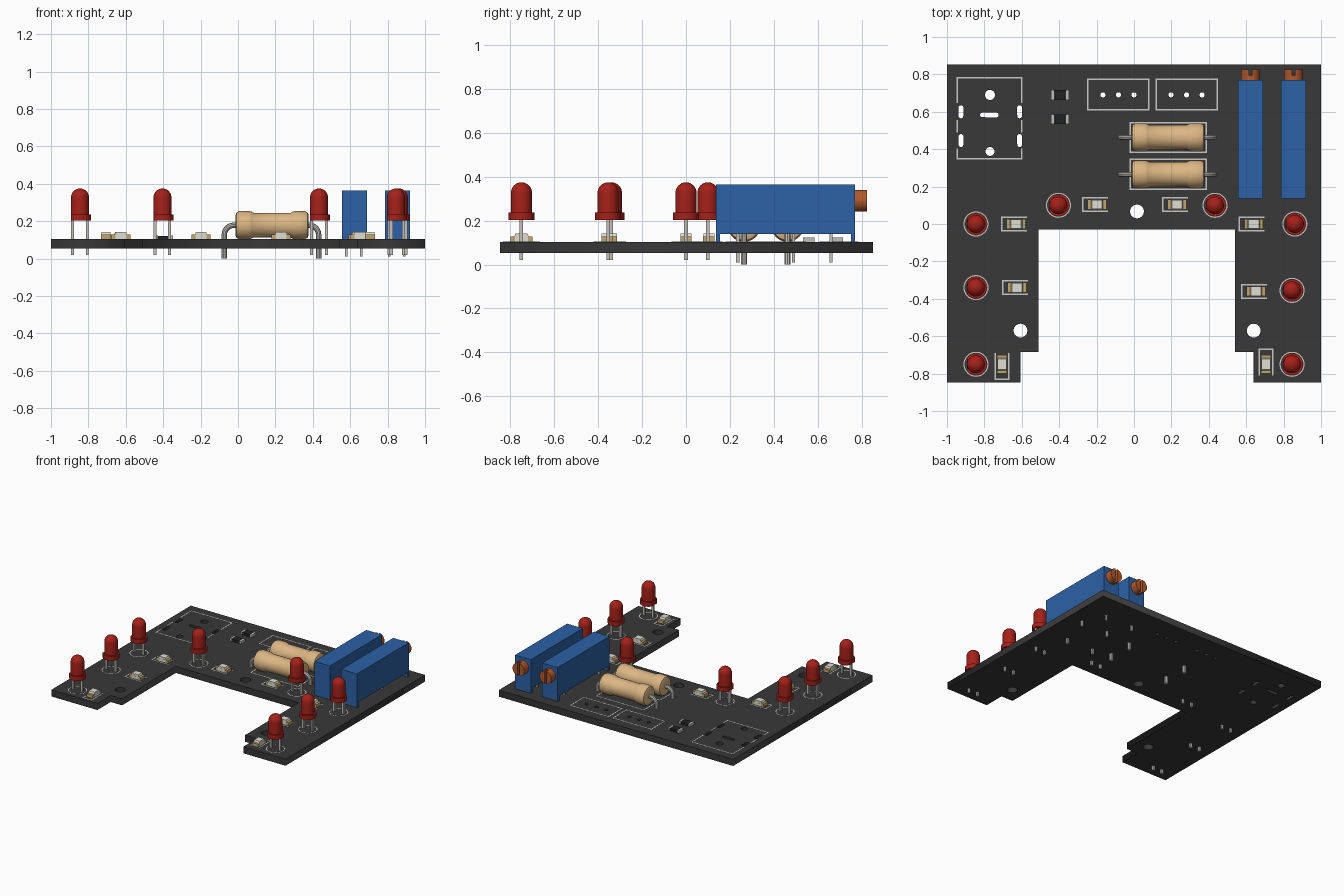
import bpy, bmesh, math
from mathutils import Vector

if "Cube" in bpy.data.objects:
    bpy.data.objects.remove(bpy.data.objects["Cube"])

BOT, TOP = 0.053, 0.104   # board faces


def material(name, r, g, b):
    m = bpy.data.materials.new(name)
    m.diffuse_color = (r, g, b, 1)
    m.use_nodes = True
    m.node_tree.nodes["Principled BSDF"].inputs["Base Color"].default_value = m.diffuse_color
    return m


BLACK = material("board_black", 0.04, 0.04, 0.04)
CHIP = material("chip_black", 0.015, 0.017, 0.017)
RED = material("red_plastic", 0.38, 0.015, 0.01)
BLUE = material("blue_plastic", 0.025, 0.12, 0.38)
TAN = material("tan_ceramic", 0.72, 0.47, 0.23)
METAL = material("lead_metal", 0.55, 0.53, 0.49)
COPPER = material("screw_copper", 0.45, 0.1, 0.025)
GOLD = material("pad_gold", 0.55, 0.38, 0.15)
CREAM = material("cream", 0.75, 0.73, 0.65)
WHITE = material("ink_white", 0.7, 0.7, 0.7)


def add(name, me, mat=None, loc=(0, 0, 0), rot=(0, 0, 0)):
    if mat and not me.materials:
        me.materials.append(mat)
    ob = bpy.data.objects.new(name, me)
    ob.location, ob.rotation_euler = loc, rot
    bpy.context.collection.objects.link(ob)
    return ob


def finish(bm, name, smooth=False):
    bmesh.ops.recalc_face_normals(bm, faces=bm.faces)
    me = bpy.data.meshes.new(name)
    bm.to_mesh(me)
    bm.free()
    if smooth:
        me.shade_smooth()
        me.set_sharp_from_angle(angle=math.radians(35))
    return me


def boxes(name, spans):
    """One mesh of boxes, each given as (x0, x1, y0, y1, z0, z1)."""
    bm = bmesh.new()
    for x0, x1, y0, y1, z0, z1 in spans:
        for v in bmesh.ops.create_cube(bm, size=1)["verts"]:
            v.co = Vector((x1 if v.co.x > 0 else x0, y1 if v.co.y > 0 else y0,
                           z1 if v.co.z > 0 else z0))
    return finish(bm, name)


def lathe(name, prof, steps=32, closed=False, smooth=True):
    bm = bmesh.new()
    vs = [bm.verts.new((r, 0, z)) for r, z in prof]
    es = [bm.edges.new(p) for p in zip(vs, vs[1:] + vs[:1] if closed else vs[1:])]
    bmesh.ops.spin(bm, geom=vs + es, axis=(0, 0, 1), cent=(0, 0, 0),
                   angle=2 * math.pi, steps=steps)
    bmesh.ops.remove_doubles(bm, verts=bm.verts, dist=1e-5)
    return finish(bm, name, smooth)


def prism(name, pts, a, b, axis, smooth=False):
    """Extrude a profile along x (pts are y,z) or y (pts are x,z)."""
    bm = bmesh.new()
    at = (lambda p, t: (t, *p)) if axis == "x" else (lambda p, t: (p[0], t, p[1]))
    f = bm.faces.new([bm.verts.new(at(p, a)) for p in pts])
    new = bmesh.ops.extrude_face_region(bm, geom=[f])["geom"]
    d = Vector((b - a, 0, 0) if axis == "x" else (0, b - a, 0))
    bmesh.ops.translate(bm, vec=d, verts=[g for g in new if isinstance(g, bmesh.types.BMVert)])
    return finish(bm, name, smooth)


def curve_mesh(name, loops, dim, cyclic, **settings):
    cu = bpy.data.curves.new(name, "CURVE")
    cu.dimensions = dim
    for k, v in settings.items():
        setattr(cu, k, v)
    for pts in loops:
        s = cu.splines.new("POLY")
        s.points.add(len(pts) - 1)
        for p, q in zip(s.points, pts):
            p.co = (*q, 1)
        s.use_cyclic_u = cyclic
    ob = add("helper", cu)
    bpy.context.view_layer.update()
    me = bpy.data.meshes.new_from_object(ob.evaluated_get(bpy.context.evaluated_depsgraph_get()))
    bpy.data.objects.remove(ob)
    me.name = name
    return me


def circle(x, y, r, n=24):
    return [(x + r * math.cos(2 * math.pi * i / n), y + r * math.sin(2 * math.pi * i / n), 0)
            for i in range(n)]


def slot(x, y, w, h):
    """Rounded slot outline."""
    r = min(w, h) / 2
    return [(px + math.copysign(w / 2 - r, px - x + 1e-9), py + math.copysign(h / 2 - r, py - y + 1e-9), 0)
            for px, py, _ in [(a + 1e-7, b + 1e-7, 0) for a, b, _ in circle(x, y, r, 16)]]


# Circuit board: U-shaped outline with mounting, connector and pin holes
outline = [(-1, -.848), (-.607, -.848), (-.607, -.685), (-.51, -.685), (-.51, -.03), (.54, -.03),
           (.54, -.685), (.64, -.685), (.64, -.848), (1, -.848), (1, .853), (-1, .853)]
loops = [[(x, y, 0) for x, y in outline]]
loops += [circle(x, y, .037) for x, y in [(.016, .067), (-.607, -.57), (.64, -.57)]]
loops += [circle(-.77, .69, .027), circle(-.77, .388, .024), slot(-.773, .583, .10, .026)]
loops += [slot(x, y, .026, .07) for x in (-.925, -.612) for y in (.60, .446)]
loops += [circle(x + d, .69, .014, 16) for x in (-.083, .281) for d in (-.083, 0, .083)]
board = curve_mesh("circuit_board", loops, "2D", True, fill_mode="BOTH", extrude=(TOP - BOT) / 2)
add("circuit_board", board, BLACK, (0, 0, (TOP + BOT) / 2))

# Printed outlines on the board
ink = []
W = .004


def hline(x0, x1, y):
    ink.append((x0 - W, x1 + W, y - W, y + W, TOP - .002, TOP + .001))


def vline(x, y0, y1):
    ink.append((x - W, x + W, y0 - W, y1 + W, TOP - .002, TOP + .001))


def frame(x0, x1, y0, y1):
    for y in (y0, y1):
        hline(x0, x1, y)
    for x in (x0, x1):
        vline(x, y0, y1)


frame(-.246, .08, .612, .775)
frame(.118, .444, .612, .775)
for y in (.4625, .265):
    frame(-.02, .385, y - .08, y + .08)
for y in (.35, .783):
    hline(-.946, -.599, y)
for x in (-.946, -.599):
    for y0, y1 in [(.35, .40), (.492, .552), (.65, .783)]:
        vline(x, y0, y1)

# Round indicator lights on two leads, with a flat on the flange
dome = [(.048 * math.cos(a), .327 + .048 * math.sin(a)) for a in [i * math.pi / 16 for i in range(8)]]
lamp = lathe("lamp", [(0, .203), (.059, .203), (.059, .237), (.048, .237)] + dome + [(0, .375)])
for v in lamp.vertices:
    v.co.x = max(v.co.x, -.049)
lamp_leads = boxes("lamp_leads", [(s * .039 - .008, s * .039 + .008, -.008, .008, .02, .21) for s in (-1, 1)])
ring = lathe("lamp_ring", [(.061, .102), (.061, .105), (.067, .105), (.067, .102)], closed=True)
for x, y in [(-.845, 0), (-.845, -.34), (-.845, -.75), (-.404, .10),
             (.433, .10), (.86, 0), (.845, -.355), (.845, -.75)]:
    add("lamp", lamp, RED, (x, y, 0))
    add("lamp_leads", lamp_leads, METAL, (x, y, 0))
    add("lamp_ring", ring, WHITE, (x, y, 0))

# Small surface-mounted lights: base, end pads and tapered lens
base = boxes("flat_light_base", [(-.03, .03, -.026, .026, TOP, .127)])
pads = boxes("flat_light_pads", [(s * .04 - .0105, s * .04 + .0105, -.026, .026, TOP, .128) for s in (-1, 1)])
lens = prism("flat_light_lens", [(-.034, .125), (.034, .125), (.027, .142), (-.027, .142)], -.025, .025, "y")
for x, y, turn in [(-.63, 0, 0), (-.625, -.34, 0), (-.198, .104, 0), (.23, .104, 0), (.64, 0, 0),
                   (.652, -.36, 0), (-.706, -.75, 1), (.706, -.75, -1)]:
    rot = (0, 0, turn * math.pi / 2)
    for me, mat in ((base, CREAM), (pads, GOLD), (lens, CREAM)):
        add(me.name, me, mat, (x, y, 0), rot)
    if turn:
        for s in (-1, 1):
            vline(x + s * .036, min(y - turn * .08, y + turn * .055), max(y - turn * .08, y + turn * .055))
        hline(x - .036, x + .036, y - turn * .08)
    else:
        for s in (-1, 1):
            hline(x - .077, x + .055, y + s * .036)
        vline(x - .077, y - .036, y + .036)
add("printed_outlines", boxes("printed_outlines", ink), WHITE)

# Chip resistors
chip = boxes("chip_resistor", [(-.034, .034, -.026, .026, TOP, .122)])
chip_ends = boxes("chip_ends", [(s * .041 - .008, s * .041 + .008, -.026, .026, TOP, .123) for s in (-1, 1)])
for y in (.69, .56):
    add("chip_resistor", chip, CHIP, (-.396, y, 0))
    add("chip_ends", chip_ends, METAL, (-.396, y, 0))

# Large axial resistors with bent leads
half = [(0, -.195), (.055, -.195), (.068, -.190), (.075, -.175), (.075, -.12), (.072, -.109), (.066, -.10)]
body = lathe("resistor_body", half + [(r, -z) for r, z in reversed(half)])
paths = []
for s in (-1, 1):
    bend = [(s * (.202 + .05 * math.cos(a)), 0, .128 + .05 * math.sin(a))
            for a in [i * math.pi / 16 for i in range(9)]]
    paths.append([(s * .252, 0, 0)] + bend + [(s * .18, 0, .178)])
wire = curve_mesh("resistor_leads", paths, "3D", False, bevel_depth=.0145, bevel_resolution=3, use_fill_caps=True)
wire.shade_smooth()
wire.set_sharp_from_angle(angle=math.radians(35))
for y in (.4625, .265):
    add("resistor_body", body, TAN, (.182, y, .179), (0, math.pi / 2, 0))
    add("resistor_leads", wire, METAL, (.179, y, 0))

# Adjustment blocks: footed housing, slotted screw and three pins
housing = prism("adjuster_housing", [(.136, TOP), (.156, TOP), (.156, .14), (.751, .14), (.751, TOP),
                                     (.77, TOP), (.77, .364), (.136, .364)], -.067, .067, "x")
disc = prism("screw_base", [(x, z) for x, z, _ in circle(0, .291, .05, 32)], .765, .795, "y", True)
arc = [math.radians(-80 + i * 10) for i in range(17)]
heads = [prism("screw_half", [(s * .05 * math.cos(a), .291 + .05 * math.sin(a)) for a in arc],
               .79, .825, "y", True) for s in (-1, 1)]
pins = boxes("adjuster_pins", [(x - .007, x + .007, y - .007, y + .007, .01, .16)
                               for x, y in [(-.045, .66), (.035, .49), (-.045, .236)]])
for x in (.623, .853):
    add("adjuster_housing", housing, BLUE, (x, 0, 0))
    for me in (disc, *heads):
        add(me.name, me, COPPER, (x, 0, 0))
    add("adjuster_pins", pins, METAL, (x, 0, 0))
